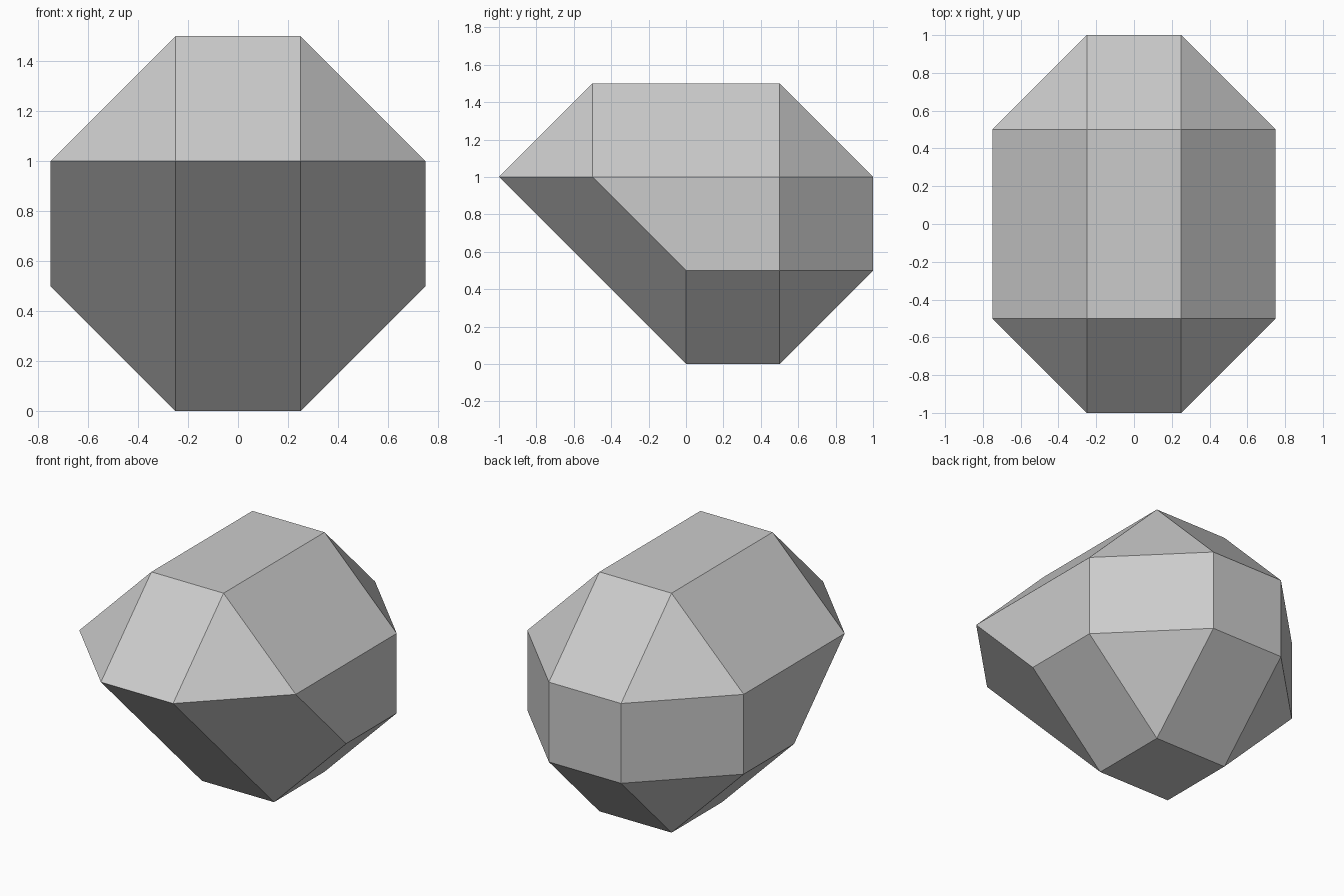
import bpy
import bmesh

cube = bpy.data.objects.get("Cube")
if cube:
    bpy.data.objects.remove(cube, do_unlink=True)

# Plain grey stone colour
grey = bpy.data.materials.new("plain_grey")
grey.use_nodes = True
colour = (0.6, 0.6, 0.6, 1)
grey.diffuse_color = colour
grey.node_tree.nodes["Principled BSDF"].inputs["Base Color"].default_value = colour

# Side outlines (y, z): the broad middle slice and the smaller outer facet
middle = [(-1, 1), (-.5, 1.5), (.5, 1.5), (1, 1), (1, .5), (.5, 0), (0, 0)]
outer = [(-.5, 1), (.5, 1), (.5, .5), (0, .5)]

# Faceted body: wrap the mirrored outlines in a hull and merge flat faces
bm = bmesh.new()
for x, outline in ((.25, middle), (.75, outer)):
    for side in (-1, 1):
        for y, z in outline:
            bm.verts.new((side * x, y, z))
bmesh.ops.convex_hull(bm, input=bm.verts[:])
bmesh.ops.dissolve_limit(bm, angle_limit=.01, verts=bm.verts[:], edges=bm.edges[:])
bmesh.ops.recalc_face_normals(bm, faces=bm.faces[:])

mesh = bpy.data.meshes.new("faceted_body")
bm.to_mesh(mesh)
bm.free()
mesh.materials.append(grey)
body = bpy.data.objects.new("faceted_body", mesh)
bpy.context.collection.objects.link(body)
